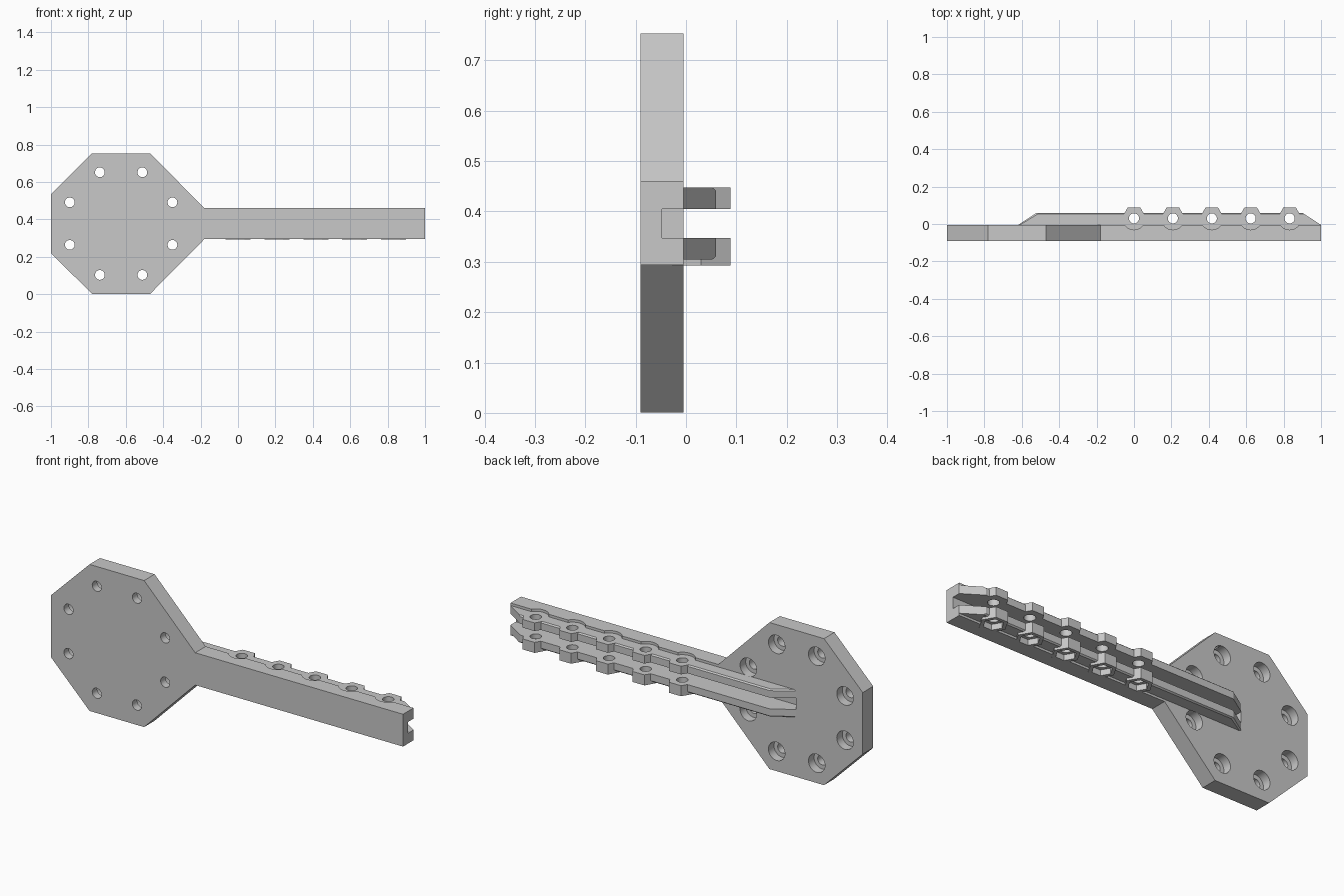
import bpy, bmesh
from math import pi, cos, sin
from mathutils import Matrix

cube = bpy.data.objects.get("Cube")
if cube:
    bpy.data.objects.remove(cube, do_unlink=True)

grey = bpy.data.materials.new("light_grey")
grey.use_nodes = True
colour = (0.58, 0.58, 0.58, 1)
grey.diffuse_color = colour
grey.node_tree.nodes["Principled BSDF"].inputs["Base Color"].default_value = colour

BACK, FRONT, MID = -0.005, -0.09, 0.377
ARM_LOW, ARM_HIGH = 0.293, 0.46
BOLT_Y = 0.03
BOLT_X = [0.208 * i for i in range(5)]


def finish(bm, name):
    bmesh.ops.recalc_face_normals(bm, faces=bm.faces)
    mesh = bpy.data.meshes.new(name)
    bm.to_mesh(mesh)
    bm.free()
    mesh.materials.append(grey)
    obj = bpy.data.objects.new(name, mesh)
    bpy.context.collection.objects.link(obj)
    return obj


def loft(bm, layers):
    """Join matching rings of points into a closed solid."""
    rings = [[bm.verts.new(p) for p in layer] for layer in layers]
    bm.faces.new(rings[0])
    bm.faces.new(rings[-1])
    n = len(rings[0])
    for a, b in zip(rings, rings[1:]):
        for i in range(n):
            j = (i + 1) % n
            bm.faces.new((a[i], a[j], b[j], b[i]))


def ring(x, v, radius, n):
    return [(x + radius * cos(2 * pi * i / n), v + radius * sin(2 * pi * i / n)) for i in range(n)]


def upright(bm, x, radius, z0, z1, n=32):
    """Prism along z, centred on a cross bolt."""
    pts = ring(x, BOLT_Y, radius, n)
    loft(bm, [[(a, b, z) for a, b in pts] for z in (z0, z1)])


def through(bm, pts, y0, y1):
    """Prism along y from an x-z outline."""
    loft(bm, [[(a, y, b) for a, b in pts] for y in (y0, y1)])


def cut(targets, bm):
    cutter = finish(bm, "cutter")
    cutter.hide_render = True
    for obj in targets:
        mod = obj.modifiers.new("cut", "BOOLEAN")
        mod.operation, mod.solver, mod.object = "DIFFERENCE", "EXACT", cutter
        bpy.context.view_layer.objects.active = obj
        bpy.ops.object.modifier_apply(modifier=mod.name)
    bpy.data.objects.remove(cutter, do_unlink=True)


# Octagonal plate with its long arm
half = [(1, ARM_HIGH), (-0.18, ARM_HIGH), (-0.47, 0.753), (-0.78, 0.753), (-1, 0.535)]
outline = half + [(x, 2 * MID - z) for x, z in reversed(half)]
bm = bmesh.new()
through(bm, outline, FRONT, BACK)
plate = finish(bm, "plate_and_arm")

# Counterbored screw holes around the plate
centres = [(-0.625 + 0.297 * cos(pi * (k + 0.5) / 4), MID + 0.297 * sin(pi * (k + 0.5) / 4))
           for k in range(8)]
for radius, depth in ((0.026, FRONT - 0.05), (0.047, -0.05)):
    bm = bmesh.new()
    for x, z in centres:
        through(bm, ring(x, z, radius, 32), depth, 0.05)
    cut([plate], bm)

# Channel along the arm between the rails
bm = bmesh.new()
through(bm, [(-0.62, 0.347), (1.1, 0.347), (1.1, 0.405), (-0.62, 0.405)], -0.048, 0.05)
cut([plate], bm)

# Round clearance above the upper lugs
bm = bmesh.new()
for x in BOLT_X:
    upright(bm, x, 0.061, 0.447, 0.5)
cut([plate], bm)

# Rails with sloped ends and a slim chamfer on the outer edge
full = [(-0.62, BACK), (-0.52, 0.06), (0.9, 0.06), (1, BACK)]
slim = [(-0.61, BACK), (-0.515, 0.053), (0.911, 0.053), (1, BACK)]
solids = [plate]
for name, inner, outer, lug_end in (("upper", 0.405, 0.447, 0.447),
                                    ("lower", 0.347, 0.305, ARM_LOW)):
    edge = outer + (0.006 if outer < inner else -0.006)
    bm = bmesh.new()
    loft(bm, [[(x, y, z) for x, y in pts]
              for pts, z in ((full, inner), (full, edge), (slim, outer))])
    solids.append(finish(bm, name + "_rail"))

    # Hexagonal bolt lugs
    bm = bmesh.new()
    for x in BOLT_X:
        upright(bm, x, 0.067, min(inner, lug_end), max(inner, lug_end), 6)
    solids.append(finish(bm, name + "_lugs"))

# Cross bolt holes through lugs and rails
bm = bmesh.new()
for x in BOLT_X:
    upright(bm, x, 0.027, 0.2, 0.55)
cut(solids, bm)

# Hexagonal nut pockets under the lower lugs
bm = bmesh.new()
for x in BOLT_X:
    upright(bm, x, 0.048, 0.2, 0.322, 6)
cut([plate] + solids[3:], bm)

# Smooth the round walls, keep edges crisp
bpy.ops.object.select_all(action="DESELECT")
for obj in solids:
    obj.select_set(True)
bpy.context.view_layer.objects.active = plate
bpy.ops.object.shade_smooth_by_angle(angle=pi / 6)
